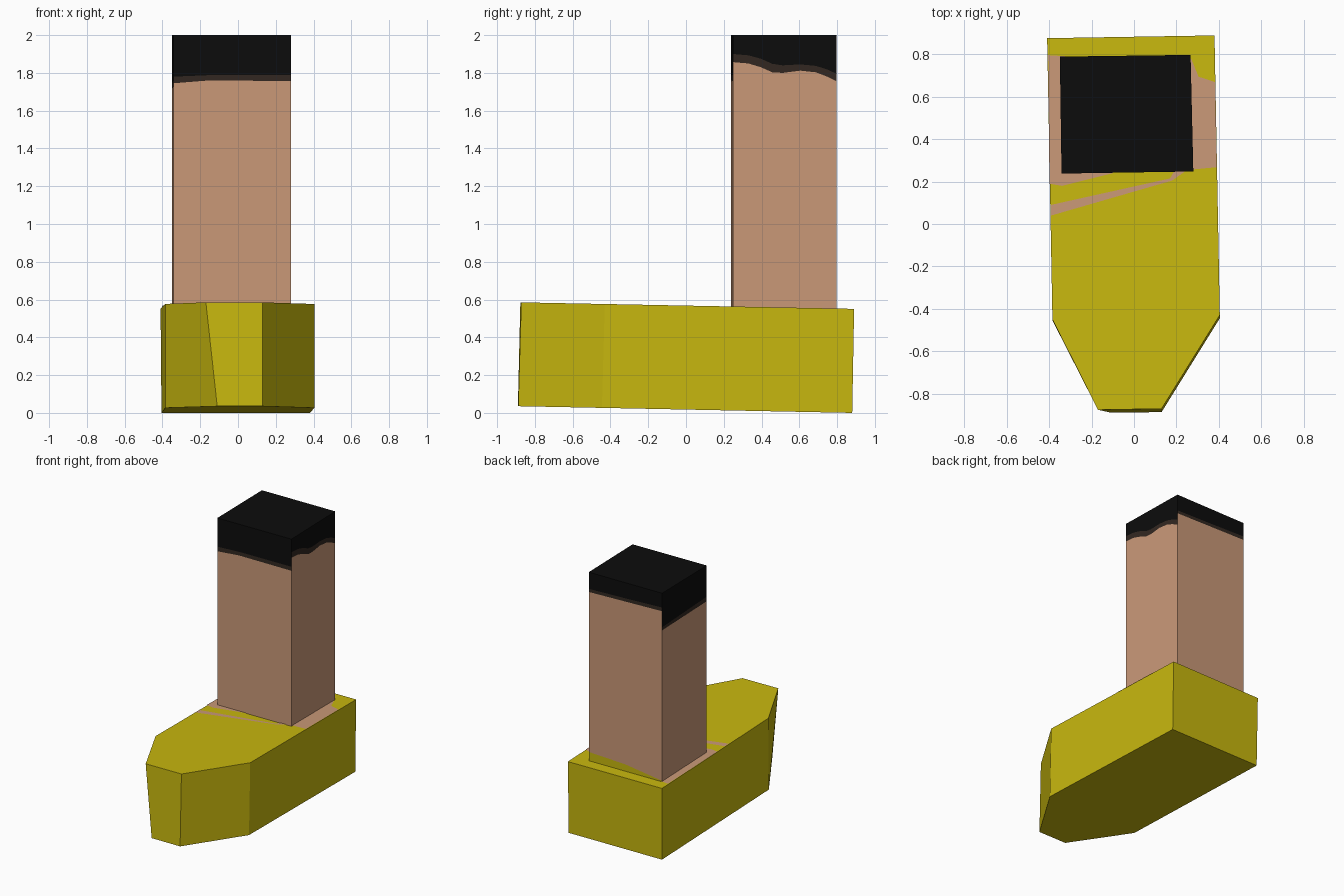
import bpy, bmesh

if "Cube" in bpy.data.objects:
    bpy.data.objects.remove(bpy.data.objects["Cube"])


def material(name, rgb):
    m = bpy.data.materials.new(name)
    m.diffuse_color = (*rgb, 1)
    m.use_nodes = True
    m.node_tree.nodes["Principled BSDF"].inputs["Base Color"].default_value = m.diffuse_color
    return m


YELLOW = material("yellow", (0.578, 0.479, 0.0044))
SKIN = material("skin", (0.591, 0.319, 0.188))
BROWN = material("dark brown", (0.032, 0.021, 0.015))
BLACK = material("black", (0.0037, 0.0037, 0.0037))


def finish(bm, name, mats):
    bmesh.ops.remove_doubles(bm, verts=bm.verts, dist=0.0005)
    me = bpy.data.meshes.new(name)
    bm.to_mesh(me)
    bm.free()
    for m in mats:
        me.materials.append(m)
    ob = bpy.data.objects.new(name, me)
    bpy.context.collection.objects.link(ob)
    return ob


def top_z(y):
    return 0.568 - 0.0195 * y


def bottom_z(y):
    return 0.0176 - 0.02 * y


# Shoe: slightly tilted block with a tapered toe
top = [(-0.41, 0.877), (-0.385, -0.45), (-0.17, -0.877),
       (0.13, -0.872), (0.405, -0.43), (0.38, 0.89)]
bottom = [(-0.405, 0.87), (-0.385, -0.455), (-0.11, -0.89),
          (0.13, -0.888), (0.405, -0.445), (0.38, 0.88)]
bm = bmesh.new()
tv = [bm.verts.new((x, y, top_z(y))) for x, y in top]
bv = [bm.verts.new((x, y, bottom_z(y))) for x, y in bottom]
bm.faces.new(tv)
bm.faces.new(bv[::-1])
for i in range(6):
    j = (i + 1) % 6
    bm.faces.new((bv[i], bv[j], tv[j], tv[i]))
finish(bm, "shoe", [YELLOW])

# Skin coloured patches painted on top of the shoe
patches = {
    "right_patch": [(0.2, 0.25), (0.39, 0.268), (0.383, 0.67), (0.305, 0.695),
                    (0.27, 0.78), (0.2, 0.78)],
    "left_patch": [(-0.405, 0.797), (-0.399, 0.19), (-0.34, 0.18),
                   (-0.1, 0.24), (-0.1, 0.3), (-0.3, 0.79)],
    "stripe_patch": [(-0.392, 0.09), (-0.391, 0.04), (0.18, 0.205),
                     (0.25, 0.255), (0.19, 0.25), (0.17, 0.215)],
}
for name, pts in patches.items():
    bm = bmesh.new()
    bm.faces.new([bm.verts.new((x, y, top_z(y) + 0.003)) for x, y in pts])
    bm.normal_update()
    if bm.faces[:][0].normal.z < 0:
        bmesh.ops.reverse_faces(bm, faces=bm.faces)
    finish(bm, name, [SKIN])

# Leg: four walls, each split into colour bands whose heights vary along it
# rows: (position along wall, top of yellow, top of skin, top of brown)
fl, fr, br, bl = (-0.342, 0.238), (0.28, 0.248), (0.267, 0.798), (-0.35, 0.79)
walls = [
    (fl, fr, [(0, 0.54, 1.745, 1.78), (0.3, 0.54, 1.76, 1.788), (1, 0.54, 1.757, 1.788)]),
    (fr, br, [(0, 0.54, 1.857, 1.9), (0.15, 0.54, 1.85, 1.893), (0.27, 0.54, 1.83, 1.875),
              (0.38, 0.54, 1.803, 1.848), (0.48, 0.54, 1.8, 1.84), (0.65, 0.54, 1.812, 1.845),
              (0.8, 0.54, 1.803, 1.837), (0.9, 0.54, 1.782, 1.82), (1, 0.54, 1.755, 1.795)]),
    (br, bl, [(0, 0.62, 1.848, 1.872), (0.5, 0.605, 1.855, 1.88), (1, 0.56, 1.862, 1.89)]),
    (bl, fl, [(0, 0.54, 1.715, 1.738), (1, 0.54, 1.725, 1.76)]),
]
bm = bmesh.new()
for a, b, rows in walls:
    columns = []
    for t, *zs in rows:
        x, y = a[0] + (b[0] - a[0]) * t, a[1] + (b[1] - a[1]) * t
        columns.append([bm.verts.new((x, y, z)) for z in (0.5, *zs, 2.0)])
    for c, d in zip(columns, columns[1:]):
        for k in range(4):
            bm.faces.new((c[k], d[k], d[k + 1], c[k + 1])).material_index = k
corners = (fl, fr, br, bl)
bm.faces.new([bm.verts.new((*p, 2.0)) for p in corners]).material_index = 3
bm.faces.new([bm.verts.new((*p, 0.5)) for p in corners[::-1]])
finish(bm, "leg", [YELLOW, SKIN, BROWN, BLACK])
